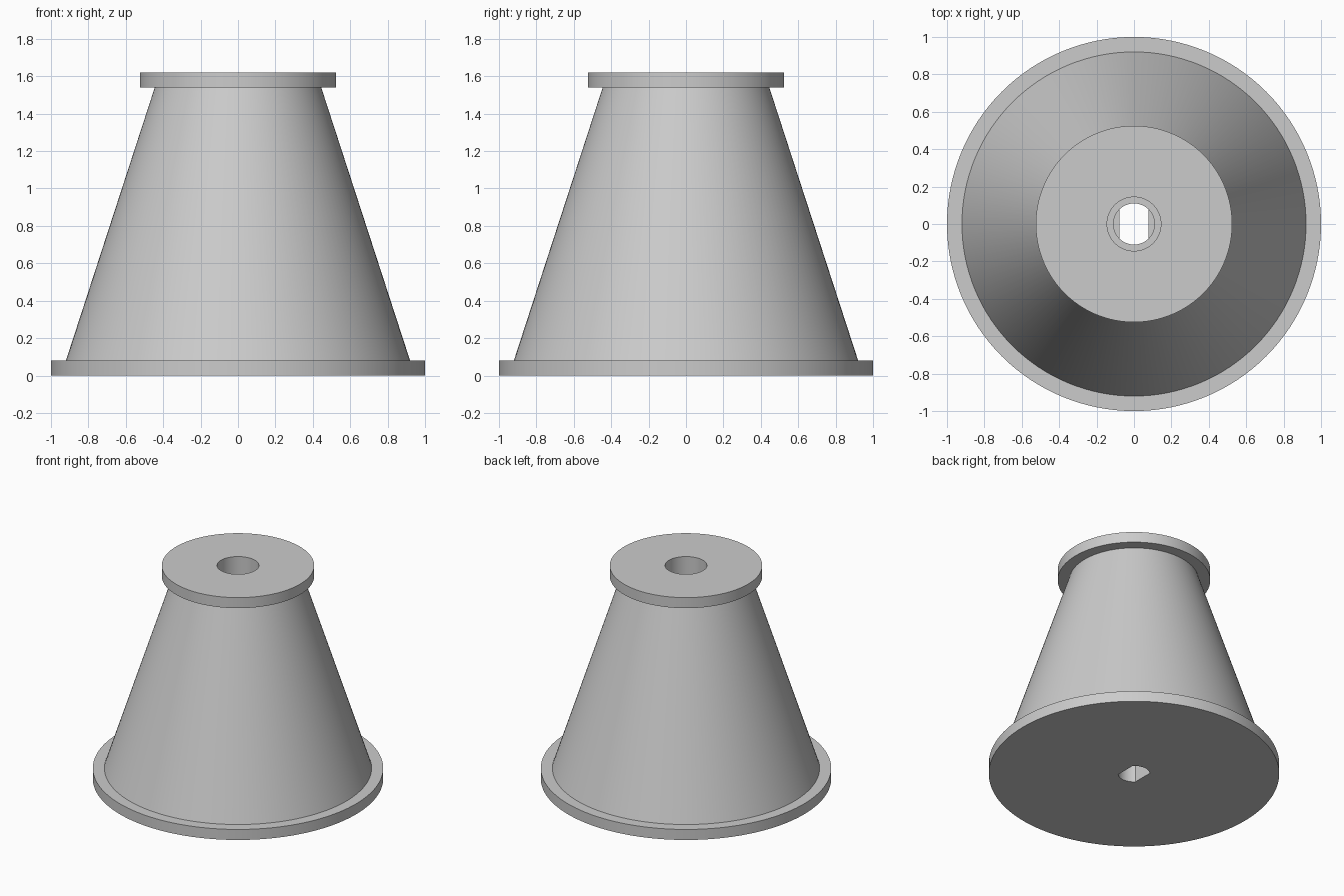
import bpy
import bmesh
import math

cube = bpy.data.objects.get("Cube")
if cube:
    bpy.data.objects.remove(cube, do_unlink=True)

SEGMENTS = 128
BORE = 0.11
FLAT = BORE * math.cos(math.pi / 4)   # half width across the shaft flats

# Plain grey plastic
grey = bpy.data.materials.new("plain_grey")
grey.use_nodes = True
colour = (0.6, 0.6, 0.6, 1)
grey.diffuse_color = colour
grey.node_tree.nodes["Principled BSDF"].inputs["Base Color"].default_value = colour


def add_ring(bm, radius, z, flat=None):
    """Circle of vertices, optionally cut by flats on both x sides."""
    ring = []
    for i in range(SEGMENTS):
        a = math.tau * i / SEGMENTS
        x, y = radius * math.cos(a), radius * math.sin(a)
        if flat:
            x = max(-flat, min(flat, x))
        ring.append(bm.verts.new((x, y, z)))
    return ring


# Closed section: flanged cone outside, stepped shaft bore inside
section = [
    (1.0, 0.0), (1.0, 0.08),                    # base flange
    (0.92, 0.08), (0.445, 1.54),                # cone
    (0.525, 1.54), (0.525, 1.62),               # top flange
    (0.144, 1.62), (0.144, 0.38),               # wide upper bore
    (BORE, 0.38), (BORE, 0.26),                 # round shaft seat
    (BORE, 0.26, FLAT), (BORE, 0.0, FLAT),      # shaft seat with two flats
]

bm = bmesh.new()
rings = [add_ring(bm, *point) for point in section]
for k, low in enumerate(rings):
    high = rings[(k + 1) % len(rings)]
    for i in range(SEGMENTS):
        j = (i + 1) % SEGMENTS
        bm.faces.new((low[i], low[j], high[j], high[i]))

# Merge the points shared by the round and flatted seats
bmesh.ops.remove_doubles(bm, verts=bm.verts, dist=0.00001)
bmesh.ops.recalc_face_normals(bm, faces=bm.faces)

mesh = bpy.data.meshes.new("flanged_cone")
bm.to_mesh(mesh)
bm.free()
mesh.materials.append(grey)
cone = bpy.data.objects.new("flanged_cone", mesh)
bpy.context.collection.objects.link(cone)

# Smooth round walls, crisp rims
bpy.ops.object.select_all(action="DESELECT")
cone.select_set(True)
bpy.context.view_layer.objects.active = cone
bpy.ops.object.shade_smooth_by_angle(angle=math.radians(30))
